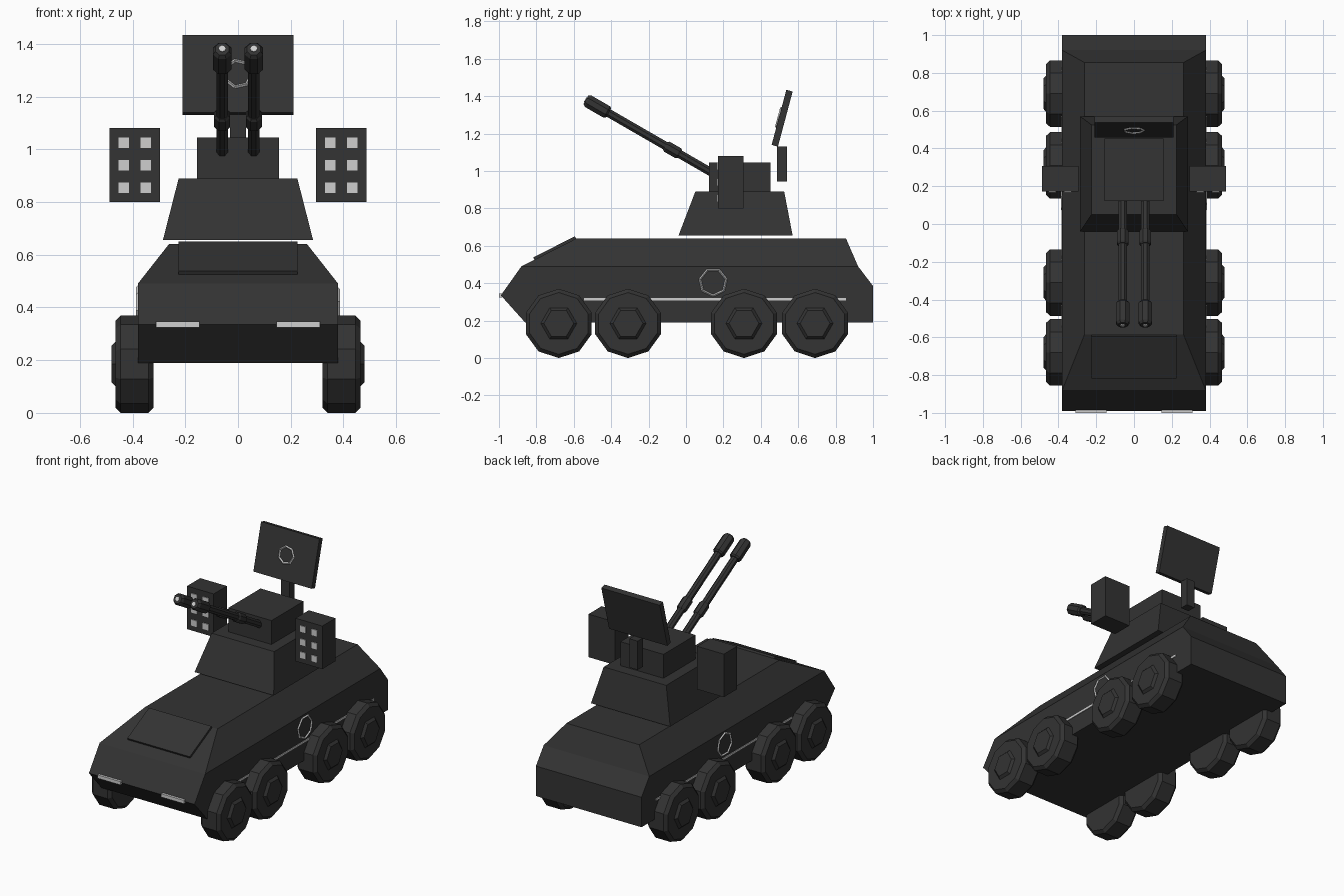
import bpy, bmesh
from math import cos, sin, pi, radians

if "Cube" in bpy.data.objects:
    bpy.data.objects.remove(bpy.data.objects["Cube"], do_unlink=True)


def material(name, rgb):
    mat = bpy.data.materials.new(name)
    mat.use_nodes = True
    mat.diffuse_color = (*rgb, 1)
    mat.node_tree.nodes["Principled BSDF"].inputs["Base Color"].default_value = (*rgb, 1)
    return mat


DARK = material("dark_grey", (0.033, 0.033, 0.033))
LIGHT = material("light_grey", (0.62, 0.62, 0.62))


def loft(name, rings, mat, loc=(0, 0, 0), rot=(0, 0, 0)):
    """Bridge equal-length rings of points and cap both ends."""
    bm = bmesh.new()
    loops = [[bm.verts.new(p) for p in ring] for ring in rings]
    for a, b in zip(loops, loops[1:]):
        for i in range(len(a)):
            j = (i + 1) % len(a)
            bm.faces.new((a[i], a[j], b[j], b[i]))
    bm.faces.new(loops[0])
    bm.faces.new(loops[-1])
    bmesh.ops.recalc_face_normals(bm, faces=bm.faces)
    mesh = bpy.data.meshes.new(name)
    bm.to_mesh(mesh)
    bm.free()
    mesh.materials.append(mat)
    obj = bpy.data.objects.new(name, mesh)
    obj.location, obj.rotation_euler = loc, rot
    bpy.context.collection.objects.link(obj)
    return obj


def rect(w, y0, y1, z):
    return [(-w, y0, z), (w, y0, z), (w, y1, z), (-w, y1, z)]


def box(name, center, size, mat=DARK, tilt=0):
    x, y, z = (s / 2 for s in size)
    return loft(name, [rect(x, -y, y, -z), rect(x, -y, y, z)], mat, center, (tilt, 0, 0))


def lathe(name, profile, sides, mat, loc, rot, start=0.0):
    """Faceted round part along local z from (z, radius) pairs."""
    angles = [start + 2 * pi * i / sides for i in range(sides)]
    rings = [[(r * cos(a), r * sin(a), z) for a in angles] for z, r in profile]
    return loft(name, rings, mat, loc, rot)


def ring(name, radius, loc, rot):
    bpy.ops.mesh.primitive_torus_add(major_segments=7, minor_segments=4, major_radius=radius,
                                     minor_radius=0.007, location=loc, rotation=rot)
    obj = bpy.context.object
    obj.name = name
    obj.data.materials.append(LIGHT)


# Hull: stacked sections, with the sides sloping in above the shoulder
nose = [(-0.38, -0.99, 0.335), (0.38, -0.99, 0.335), (0.38, 1.0, 0.385), (-0.38, 1.0, 0.385)]
loft("hull", [rect(0.38, -0.86, 1.0, 0.19), nose, rect(0.38, -0.88, 0.92, 0.49),
              rect(0.262, -0.585, 0.855, 0.64)], DARK)
box("front_hatch", (0, -0.70, 0.583), (0.45, 0.25, 0.025), tilt=radians(27))

# Turret
loft("turret_base", [rect(0.285, -0.04, 0.57, 0.655), rect(0.225, 0.05, 0.525, 0.89)], DARK)
box("turret_top", (0, 0.288, 0.967), (0.31, 0.33, 0.157))

# Radar
tilt = radians(15)
box("radar_post", (0, 0.513, 1.038), (0.06, 0.055, 0.187))
box("radar_panel", (0, 0.514, 1.282), (0.42, 0.035, 0.305), tilt=-tilt)
ring("radar_ring", 0.053, (0, 0.514 - 0.018 * cos(tilt), 1.282 + 0.018 * sin(tilt)),
     (pi / 2 - tilt, 0, 0))

for side, label in ((1, "left"), (-1, "right")):
    # Headlights, side stripes and side rings
    box(label + "_headlight", (side * 0.228, -0.992, 0.335), (0.165, 0.016, 0.022), LIGHT)
    box(label + "_stripe", (side * 0.381, 0.155, 0.314), (0.008, 1.4, 0.013), LIGHT)
    ring(label + "_side_ring", 0.072, (side * 0.38, 0.145, 0.405), (0, side * pi / 2, 0))

    # Wheels with tapered hexagonal hubs
    for i, y in enumerate((-0.68, -0.31, 0.31, 0.69)):
        spin = (0, side * pi / 2, 0)
        lathe(f"{label}_tire_{i + 1}", [(0, 0.165), (0.02, 0.185), (0.125, 0.185), (0.145, 0.165)],
              10, DARK, (side * 0.32, y, 0.185), spin)
        lathe(f"{label}_hub_{i + 1}", [(0, 0.1), (0.018, 0.08)],
              6, DARK, (side * 0.462, y, 0.185), spin, pi / 2)

    # Missile launchers with square tubes
    box(label + "_launcher", (side * 0.391, 0.239, 0.94), (0.192, 0.135, 0.28))
    for x in (0.35, 0.433):
        for z in (0.854, 0.939, 1.024):
            box(label + "_tube", (side * x, 0.17, z), (0.04, 0.008, 0.04), LIGHT)

    # Raised cannon with collar, muzzle and bright bore
    loc, rot = (side * 0.06, 0.14, 0.99), (radians(60), 0, 0)
    lathe(label + "_barrel", [(0, 0.024), (0.7, 0.024)], 8, DARK, loc, rot, pi / 8)
    lathe(label + "_collar", [(0.2, 0.026), (0.21, 0.033), (0.28, 0.033), (0.29, 0.026)],
          8, DARK, loc, rot, pi / 8)
    lathe(label + "_muzzle", [(0.64, 0.03), (0.65, 0.038), (0.765, 0.038), (0.78, 0.028)],
          8, DARK, loc, rot, pi / 8)
    lathe(label + "_bore", [(0.779, 0.013), (0.784, 0.013)], 8, LIGHT, loc, rot)
